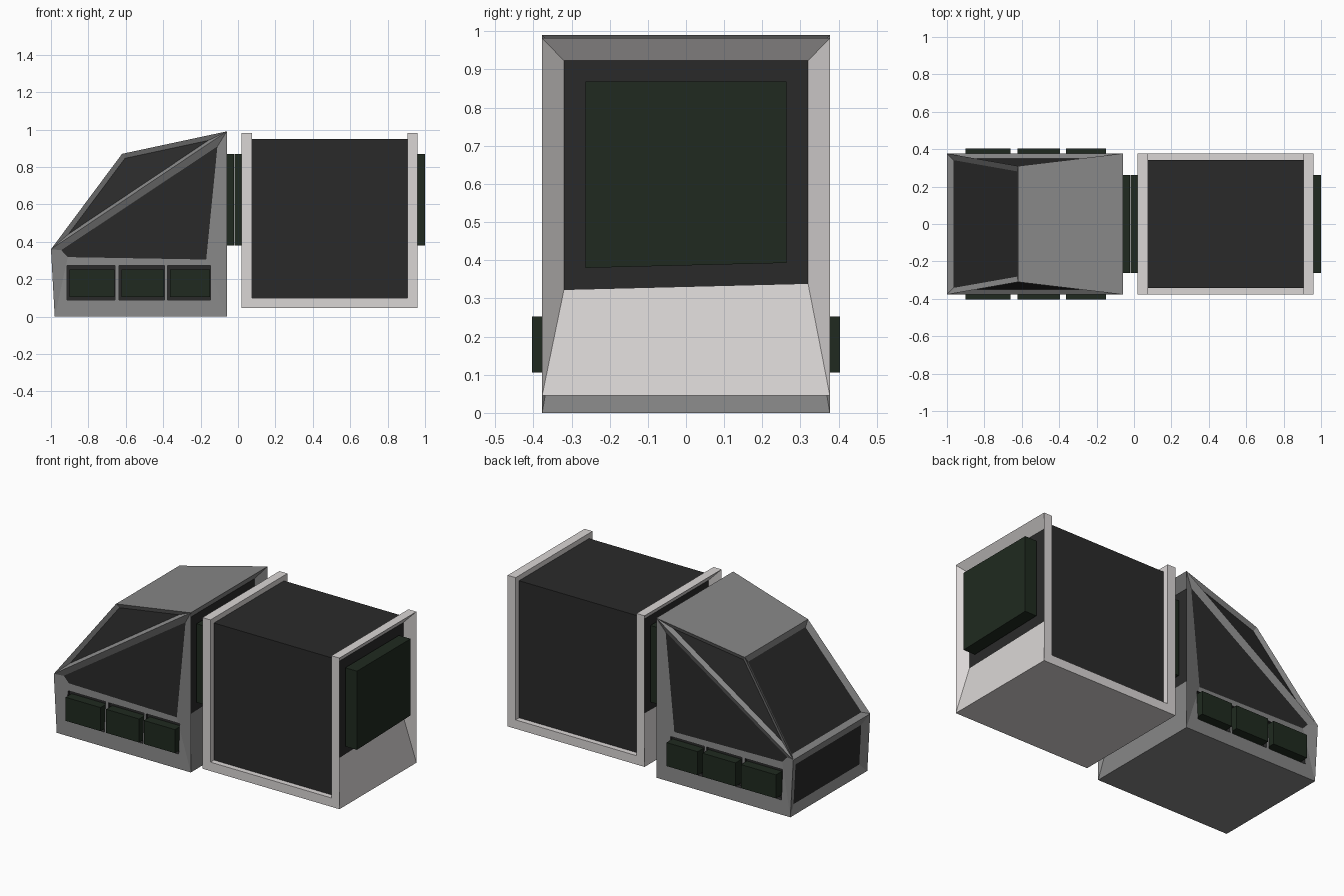
import bpy, bmesh
from mathutils import Vector

if "Cube" in bpy.data.objects:
    bpy.data.objects.remove(bpy.data.objects["Cube"])


def material(name, col):
    m = bpy.data.materials.new(name)
    m.diffuse_color = (*col, 1)
    m.use_nodes = True
    m.node_tree.nodes["Principled BSDF"].inputs["Base Color"].default_value = m.diffuse_color
    return m


GREY = material("cab_grey", (0.24, 0.24, 0.24))
WHITE = material("frame_white", (0.70, 0.67, 0.665))
DARK = material("dark_panel", (0.023, 0.023, 0.023))
GREEN = material("dark_green", (0.014, 0.023, 0.014))


def finish(bm, name, *mats):
    me = bpy.data.meshes.new(name)
    bm.to_mesh(me)
    bm.free()
    for m in mats:
        me.materials.append(m)
    ob = bpy.data.objects.new(name, me)
    bpy.context.collection.objects.link(ob)
    return ob


def add_box(bm, x, y, z):
    """Box from (min, max) ranges."""
    vs = bmesh.ops.create_cube(bm, size=1)["verts"]
    for v in vs:
        v.co = [r[0] if c < 0 else r[1] for c, r in zip(v.co, (x, y, z))]


def box(name, x, y, z, mat):
    bm = bmesh.new()
    add_box(bm, x, y, z)
    return finish(bm, name, mat)


def facing(bm, direction):
    d = Vector(direction)
    bm.normal_update()
    return max(bm.faces, key=lambda f: f.normal.dot(d))


def recess(bm, face, pts, push):
    """Inset a face, move the inner corners to the nearest given points, sink it."""
    bmesh.ops.inset_individual(bm, faces=[face], thickness=0.01)
    left = [Vector(p) for p in pts]
    centre = sum(left, Vector()) / len(left)
    mid = face.calc_center_median()
    used = {}
    for v in face.verts:
        d = (v.co - mid).normalized()
        best = max(left, key=lambda p: (p - centre).normalized().dot(d))
        left.remove(best)
        used[v] = best
    for v, p in used.items():
        v.co = p + Vector(push)
    face.material_index = 1


def opening(x):
    return [(x, -.32, .322), (x, .32, .338), (x, .32, .923), (x, -.32, .923)]


def hatch(name, x0, x1):
    """Green block standing out of a recess, with slightly uneven lower edge."""
    bm = bmesh.new()
    add_box(bm, (x0, x1), (-.263, .263), (.38, .868))
    for v in bm.verts:
        if v.co.z < .5 and v.co.y > 0:
            v.co.z = .393
    return finish(bm, name, GREEN)


# Cab shell
W = .377
half = [(-.98, W, 0), (-.06, W, 0), (-.06, W, .99), (-1, W, .36), (-.62, .31, .87)]
bm = bmesh.new()
L = [bm.verts.new(p) for p in half]
R = [bm.verts.new((x, -y, z)) for x, y, z in half]
band = {k: bm.faces.new((L[a], L[b], R[b], R[a])) for k, a, b in
        (("bottom", 0, 1), ("back", 1, 2), ("roof", 2, 4), ("screen", 4, 3), ("front", 3, 0))}
sides = [(bm.faces.new([S[i] for i in (0, 1, 2, 3)]), s) for S, s in ((L, 1), (R, -1))]
tris = [bm.faces.new([S[i] for i in (3, 2, 4)]) for S in (L, R)]
bmesh.ops.recalc_face_normals(bm, faces=bm.faces)

# Cab windows and rear opening
for faces, t in ((tris, .022), ([band["screen"]], .032), ([band["front"]], .055)):
    bmesh.ops.inset_individual(bm, faces=faces, thickness=t, depth=-.02, use_even_offset=True)
    for f in faces:
        f.material_index = 1
recess(bm, band["back"], opening(-.06), (-.05, 0, 0))
for f, s in sides:
    bmesh.ops.inset_individual(bm, faces=[f], thickness=.01)
    goal = [(-.91, .318), (-.17, .305), (-.11, .91), (-.945, .355)]
    outer = [(-.98, 0), (-.06, 0), (-.06, .99), (-1, .36)]
    for v in f.verts:
        i = min(range(4), key=lambda k: (v.co.x - outer[k][0]) ** 2 + (v.co.z - outer[k][1]) ** 2)
        v.co = (goal[i][0], s * (W - .02), goal[i][1])
    f.material_index = 1
cab = finish(bm, "cab", GREY, DARK)

# Side block recesses and blocks
bm = bmesh.new()
spans = [(-.915, -.657), (-.637, -.393), (-.378, -.147)]
for s in (1, -1):
    for i, (a, b) in enumerate(spans):
        add_box(bm, (a, b), sorted((s * .345, s * .45)), (.088, .272))
        box(f"side_block_{i}_{'left' if s > 0 else 'right'}", (a + .015, b - .003),
            sorted((s * .34, s * .404)), (.106, .252), GREEN)
for f in bm.faces:
    f.material_index = 1
cutter = finish(bm, "recess_cutter", GREY, DARK)
mod = cab.modifiers.new("recesses", "BOOLEAN")
mod.operation, mod.solver, mod.object = "DIFFERENCE", "EXACT", cutter
bpy.context.view_layer.objects.active = cab
bpy.ops.object.modifier_apply(modifier=mod.name)
bpy.data.objects.remove(cutter)

# Container: end frames with recesses, floor, dark body
for name, x, out in (("end_frame_inner", (.02, .075), -1), ("end_frame_outer", (.905, .96), 1)):
    bm = bmesh.new()
    add_box(bm, x, (-W, W), (.045, .982))
    recess(bm, facing(bm, (out, 0, 0)), opening(x[0] if out < 0 else x[1]), (-out * .05, 0, 0))
    finish(bm, name, WHITE, DARK)
box("container_floor", (.075, .905), (-W, W), (.045, .1), WHITE)
box("container_body", (.075, .905), (-.343, .343), (.1, .95), DARK)

# Hatches at the cab rear and both container ends
hatch("cab_hatch", -.1, -.022)
hatch("container_hatch_inner", -.018, .06)
hatch("container_hatch_outer", .92, 1.0)
